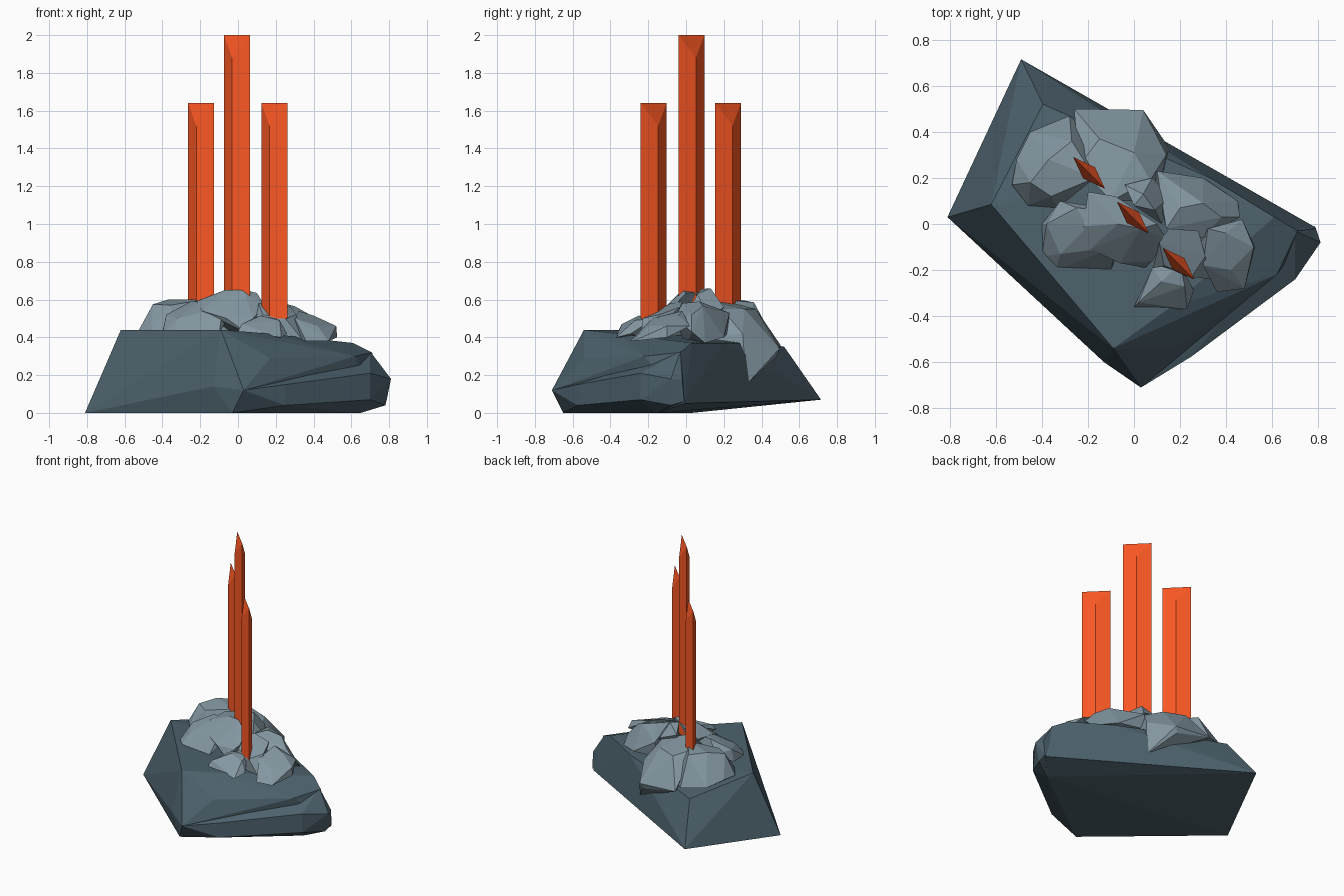
import bpy, bmesh


def material(name, rgb):
    m = bpy.data.materials.new(name)
    m.diffuse_color = (*rgb, 1)
    return m


DARK = material("dark_slate", (0.073, 0.12, 0.15))
LIGHT = material("light_slate", (0.23, 0.31, 0.36))
ORANGE = material("orange", (1.0, 0.1, 0.018))


def finish(bm, name, mat):
    bmesh.ops.recalc_face_normals(bm, faces=bm.faces)
    me = bpy.data.meshes.new(name)
    bm.to_mesh(me)
    bm.free()
    me.materials.append(mat)
    ob = bpy.data.objects.new(name, me)
    bpy.context.collection.objects.link(ob)
    return ob


def rock(name, mat, pts):
    """Faceted stone: the convex hull of a few corner points."""
    bm = bmesh.new()
    for p in pts:
        bm.verts.new(p)
    r = bmesh.ops.convex_hull(bm, input=bm.verts)
    junk = {g for g in r["geom_interior"] + r["geom_unused"]
            if isinstance(g, bmesh.types.BMVert)}
    bmesh.ops.delete(bm, geom=list(junk), context='VERTS')
    return finish(bm, name, mat)


def blade(name, x, y, top, foot):
    """Diamond-section blade with a chisel top along its long diagonal."""
    bm = bmesh.new()
    offs = [(-0.069, 0.069), (-0.026, -0.024), (0.069, -0.069), (0.026, 0.024)]
    lo = [bm.verts.new((x + a, y + b, foot)) for a, b in offs]
    hi = [bm.verts.new((x + a, y + b, top - 0.12 * (i % 2)))
          for i, (a, b) in enumerate(offs)]
    for i in range(4):
        j = (i + 1) % 4
        bm.faces.new((lo[i], lo[j], hi[j], hi[i]))
    bm.faces.new((hi[0], hi[1], hi[2]))
    bm.faces.new((hi[0], hi[2], hi[3]))
    bm.faces.new(lo[::-1])
    return finish(bm, name, ORANGE)


# Dark boulder, upper mass
rock("base_boulder", DARK, [
    (-0.81, 0.03, 0), (-0.49, 0.715, 0.07), (-0.03, -0.65, 0), (0.65, -0.15, 0),
    (0.03, -0.71, 0.12), (-0.13, -0.60, 0.14), (0.78, -0.01, 0.05),
    (-0.62, 0.085, 0.44), (-0.09, -0.54, 0.44), (-0.395, 0.52, 0.35),
    (0.16, -0.36, 0.42), (0.15, 0.28, 0.37), (0.33, 0.20, 0.37),
    (0.61, 0.03, 0.37), (0.71, -0.03, 0.32), (0.62, -0.22, 0.30),
    (0.17, -0.54, 0.29)])
# Dark boulder, lower ledge on the right
rock("base_ledge", DARK, [
    (-0.03, -0.65, 0), (0.03, -0.71, 0.12), (0.25, -0.575, 0.04),
    (0.25, -0.575, 0.15), (0.70, -0.24, 0.07), (0.70, -0.24, 0.21),
    (0.81, -0.08, 0.18), (0.78, -0.08, 0.04), (0.785, -0.01, 0.06),
    (0.65, -0.15, 0), (0.70, -0.03, 0.325), (0.79, -0.02, 0.18),
    (0.0, 0.1, 0.05), (0.2, -0.2, 0.3)])

# Light rubble heaped on top
rock("rubble_left", LIGHT, [
    (-0.53, 0.17, 0.43), (-0.51, 0.28, 0.43), (-0.46, 0.08, 0.44),
    (-0.45, 0.40, 0.40), (-0.28, 0.47, 0.38), (-0.45, 0.18, 0.575),
    (-0.37, 0.28, 0.60), (-0.27, 0.36, 0.585), (-0.17, 0.2, 0.6),
    (-0.36, 0.12, 0.57), (-0.33, 0.07, 0.42), (-0.1, 0.3, 0.38)])
rock("rubble_back", LIGHT, [
    (-0.26, 0.5, 0.36), (0.04, 0.495, 0.34), (0.02, 0.48, 0.30),
    (0.16, 0.32, 0.15), (0.14, 0.30, 0.42), (0.07, 0.19, 0.55),
    (0.0, 0.31, 0.55), (-0.15, 0.37, 0.55), (-0.24, 0.25, 0.58),
    (-0.1, 0.1, 0.6), (-0.1, 0.15, 0.25), (0.1, 0.1, 0.4)])
rock("rubble_front_left", LIGHT, [
    (-0.40, 0.0, 0.43), (-0.40, -0.14, 0.42), (-0.34, -0.2, 0.42),
    (-0.1, -0.2, 0.42), (-0.38, 0.0, 0.52), (-0.32, -0.13, 0.50),
    (-0.2, -0.01, 0.59), (-0.25, 0.07, 0.59), (-0.08, -0.1, 0.56),
    (0.0, 0.05, 0.6), (-0.32, 0.1, 0.5)])
rock("rubble_crown", LIGHT, [
    (-0.22, -0.01, 0.59), (-0.19, -0.11, 0.54), (-0.06, -0.17, 0.50),
    (0.08, -0.16, 0.50), (0.14, -0.06, 0.57), (0.10, 0.0, 0.635),
    (0.03, -0.02, 0.65), (-0.07, 0.0, 0.65), (-0.08, 0.12, 0.64),
    (-0.2, 0.14, 0.60), (0.0, 0.0, 0.4), (0.05, -0.19, 0.42)])
rock("rubble_peak", LIGHT, [
    (0.0, 0.08, 0.655), (0.04, 0.13, 0.66), (0.09, 0.06, 0.63),
    (-0.04, 0.17, 0.60), (0.08, 0.2, 0.56), (0.16, 0.12, 0.5),
    (0.0, 0.1, 0.4), (0.12, 0.0, 0.5)])
rock("rubble_right_back", LIGHT, [
    (0.08, 0.22, 0.42), (0.10, 0.23, 0.53), (0.30, 0.20, 0.40),
    (0.45, 0.10, 0.37), (0.46, 0.03, 0.43), (0.30, 0.09, 0.565),
    (0.20, 0.07, 0.59), (0.38, 0.03, 0.52), (0.14, -0.02, 0.58),
    (0.3, -0.06, 0.5), (0.2, 0.0, 0.35)])
rock("rubble_right", LIGHT, [
    (0.47, 0.02, 0.46), (0.52, -0.10, 0.46), (0.525, -0.10, 0.40),
    (0.48, -0.28, 0.38), (0.36, -0.295, 0.38), (0.32, -0.02, 0.54),
    (0.40, -0.04, 0.515), (0.30, -0.18, 0.50), (0.28, -0.1, 0.4),
    (0.42, -0.2, 0.46)])
rock("rubble_mid_right", LIGHT, [
    (0.11, -0.08, 0.58), (0.15, -0.02, 0.59), (0.28, -0.03, 0.56),
    (0.31, -0.14, 0.52), (0.25, -0.23, 0.50), (0.13, -0.18, 0.52),
    (0.2, -0.1, 0.36), (0.34, -0.24, 0.39), (0.08, -0.2, 0.42)])
rock("rubble_front", LIGHT, [
    (0.08, -0.19, 0.50), (0.0, -0.36, 0.43), (0.02, -0.34, 0.47),
    (0.23, -0.37, 0.40), (0.26, -0.29, 0.42), (0.22, -0.27, 0.49),
    (0.12, -0.25, 0.515), (0.2, -0.17, 0.5), (0.15, -0.2, 0.38)])

# Three upright blades
for name, x, y, top, foot in [("blade_left", -0.195, 0.222, 1.64, 0.52),
                              ("blade_centre", -0.005, 0.028, 2.0, 0.55),
                              ("blade_right", 0.193, -0.172, 1.64, 0.5)]:
    blade(name, x, y, top, foot)
